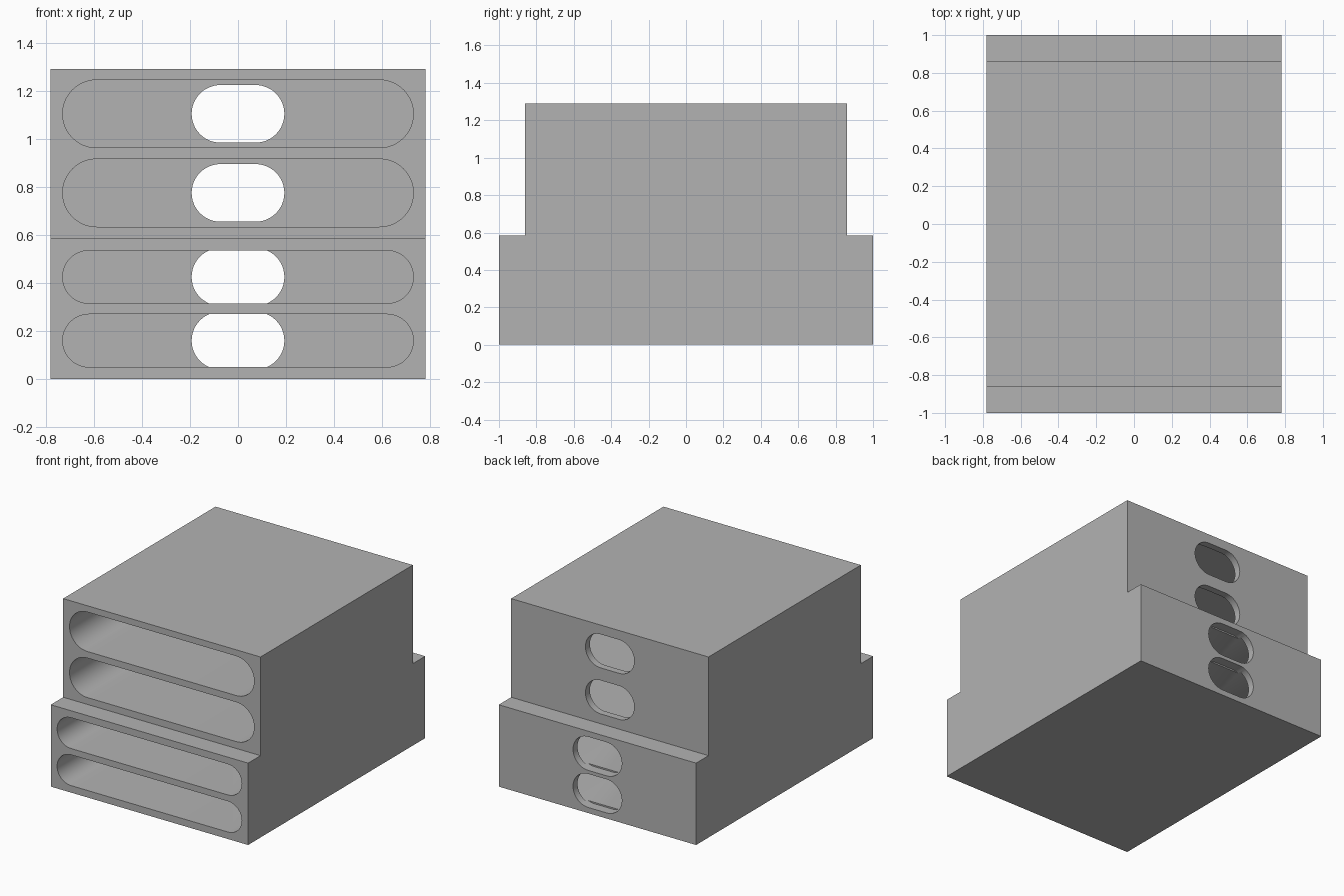
import bpy
import bmesh
from math import pi, cos, sin, radians

if "Cube" in bpy.data.objects:
    bpy.data.objects.remove(bpy.data.objects["Cube"], do_unlink=True)

HALF_WIDTH = 0.78
LOWER_Y, UPPER_Y = 1.0, 0.86
STEP_Z, TOP_Z = 0.585, 1.29
WALL = 0.05

grey = bpy.data.materials.new("light grey")
grey.use_nodes = True
colour = (0.45, 0.45, 0.45, 1)
grey.diffuse_color = colour
grey.node_tree.nodes["Principled BSDF"].inputs["Base Color"].default_value = colour


def extrude(name, points, offset):
    """Make a closed prism from a flat outline pushed along offset."""
    bm = bmesh.new()
    face = bm.faces.new([bm.verts.new(p) for p in points])
    new = bmesh.ops.extrude_face_region(bm, geom=[face])["geom"]
    verts = [v for v in new if isinstance(v, bmesh.types.BMVert)]
    bmesh.ops.translate(bm, verts=verts, vec=offset)
    bmesh.ops.recalc_face_normals(bm, faces=bm.faces)
    mesh = bpy.data.meshes.new(name)
    bm.to_mesh(mesh)
    bm.free()
    mesh.materials.append(grey)
    obj = bpy.data.objects.new(name, mesh)
    bpy.context.collection.objects.link(obj)
    return obj


def stadium(name, half_width, radius, z, y0, y1, steps=24):
    """Prism with round ends, running along y."""
    points = []
    for side in (1, -1):
        for i in range(steps + 1):
            a = -pi / 2 + pi * i / steps
            points.append((side * (half_width - radius + radius * cos(a)), y0,
                           z + side * radius * sin(a)))
    return extrude(name, points, (0, y1 - y0, 0))


def cut(target, cutter):
    """Subtract the cutter from the target and discard it."""
    bpy.context.view_layer.objects.active = target
    mod = target.modifiers.new("cut", "BOOLEAN")
    mod.operation, mod.solver, mod.object = "DIFFERENCE", "EXACT", cutter
    bpy.ops.object.modifier_apply(modifier=mod.name)
    bpy.data.objects.remove(cutter, do_unlink=True)


# Stepped housing
right_half = [(LOWER_Y, 0), (LOWER_Y, STEP_Z), (UPPER_Y, STEP_Z), (UPPER_Y, TOP_Z)]
outline = right_half + [(-y, z) for y, z in reversed(right_half)]
housing = extrude("stepped_housing", [(-HALF_WIDTH, y, z) for y, z in outline],
                  (2 * HALF_WIDTH, 0, 0))

# Round-ended slots open at the front, each with a finger hole through the back
slots = [(0.16, 0.11, LOWER_Y), (0.425, 0.11, LOWER_Y),
         (0.775, 0.141, UPPER_Y), (1.104, 0.141, UPPER_Y)]
for z, radius, depth in slots:
    cut(housing, stadium("slot_cutter", 0.73, radius, z, -depth - 0.1, depth - WALL))
    cut(housing, stadium("hole_cutter", 0.193, 0.12, z, depth - WALL - 0.02, depth + 0.1))

# Smooth round ends, sharp edges elsewhere
bpy.ops.object.select_all(action="DESELECT")
housing.select_set(True)
bpy.context.view_layer.objects.active = housing
bpy.ops.object.shade_smooth_by_angle(angle=radians(30))
